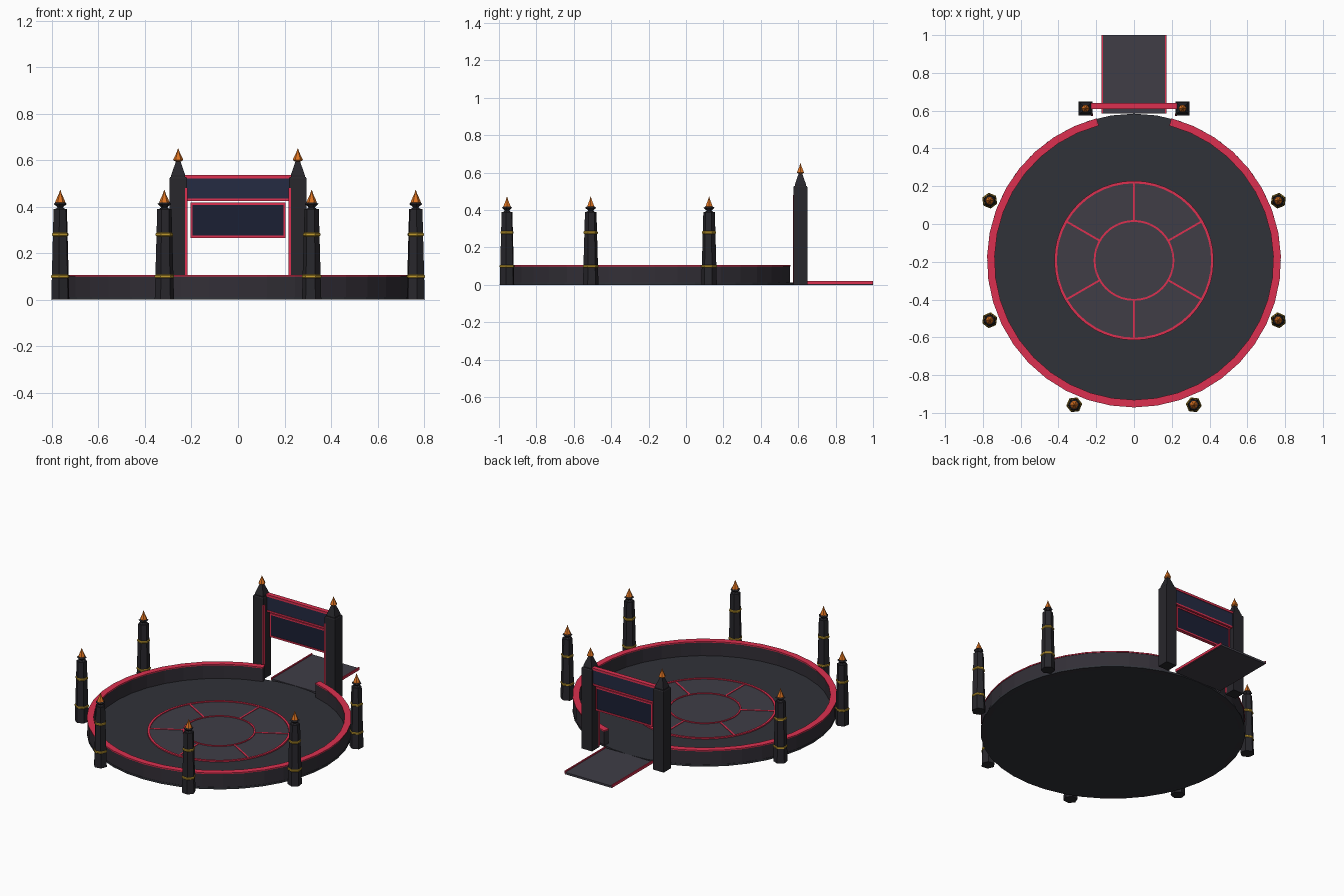
import bpy, bmesh
from math import sin, cos, pi, radians, sqrt

if "Cube" in bpy.data.objects:
    bpy.data.objects.remove(bpy.data.objects["Cube"])

CY = -0.193          # arena centre on y
GY = 0.612           # gate position on y


def mat(name, r, g, b):
    m = bpy.data.materials.new(name)
    m.diffuse_color = (r, g, b, 1)
    m.use_nodes = True
    m.node_tree.nodes["Principled BSDF"].inputs["Base Color"].default_value = m.diffuse_color
    return m


RED = mat("red_trim", 0.72, 0.03, 0.08)
FLOOR = mat("floor_stone", 0.03, 0.032, 0.04)
TILE = mat("tile_stone", 0.05, 0.047, 0.062)
WALL = mat("wall_stone", 0.032, 0.028, 0.037)
DARK = mat("pillar_stone", 0.021, 0.02, 0.025)
GOLD = mat("gold", 0.55, 0.34, 0.03)
FLAME = mat("flame", 0.72, 0.17, 0.015)
BLUE = mat("banner_blue", 0.018, 0.024, 0.055)
NAVY = mat("panel_navy", 0.011, 0.014, 0.034)


def finish(bm, name, m):
    bmesh.ops.recalc_face_normals(bm, faces=bm.faces)
    me = bpy.data.meshes.new(name)
    bm.to_mesh(me)
    bm.free()
    me.materials.append(m)
    ob = bpy.data.objects.new(name, me)
    bpy.context.collection.objects.link(ob)
    return ob


def box(name, x0, x1, y0, y1, z0, z1, m):
    bm = bmesh.new()
    bmesh.ops.create_cube(bm, size=1)
    for v in bm.verts:
        v.co = ((x0 + x1) / 2 + v.co.x * (x1 - x0),
                (y0 + y1) / 2 + v.co.y * (y1 - y0),
                (z0 + z1) / 2 + v.co.z * (z1 - z0))
    return finish(bm, name, m)


def lathe(name, profile, sides, m, loc, turn=0.0):
    """Closed solid from (radius, z) rings with flat end caps."""
    bm = bmesh.new()
    rings = [[bm.verts.new((loc[0] + r * cos(turn + 2 * pi * i / sides),
                            loc[1] + r * sin(turn + 2 * pi * i / sides), z))
              for i in range(sides)] for r, z in profile]
    for a, b in zip(rings, rings[1:]):
        for i in range(sides):
            j = (i + 1) % sides
            bm.faces.new((a[i], a[j], b[j], b[i]))
    bm.faces.new(rings[0])
    bm.faces.new(rings[-1])
    return finish(bm, name, m)


def arc_ring(name, r0, r1, z0, z1, m, n, a0=0.0, a1=2 * pi):
    """Rectangular section swept about the arena centre, open or closed."""
    bm = bmesh.new()
    full = a1 - a0 > 2 * pi - 1e-4
    secs = []
    for i in range(n if full else n + 1):
        a = a0 + (a1 - a0) * i / n
        secs.append([bm.verts.new((r * cos(a), CY + r * sin(a), z))
                     for r, z in ((r0, z0), (r1, z0), (r1, z1), (r0, z1))])
    pairs = list(zip(secs, secs[1:])) + ([(secs[-1], secs[0])] if full else [])
    for a, b in pairs:
        for k in range(4):
            l = (k + 1) % 4
            bm.faces.new((a[k], a[l], b[l], b[k]))
    if not full:
        bm.faces.new(secs[0])
        bm.faces.new(secs[-1])
    return finish(bm, name, m)


def flame(name, x, y, z, h):
    lathe(name, [(0.008, z), (0.022, z + 0.14 * h), (0.017, z + 0.35 * h),
                 (0.007, z + 0.7 * h), (0.001, z + h)], 6, FLAME, (x, y))


# arena floor and the wall with its entrance gap
lathe("arena_floor", [(0.777, 0), (0.777, 0.012)], 40, FLOOR, (0, CY))
GAP0, GAP1 = radians(90 + 14.7), radians(450 - 14.7)
arc_ring("arena_wall", 0.742, 0.775, 0, 0.1, WALL, 36, GAP0, GAP1)
arc_ring("wall_red_cap", 0.738, 0.778, 0.099, 0.106, RED, 36, GAP0, GAP1)

# central medallion: disc, two rings, six spokes
lathe("medallion", [(0.415, 0.006), (0.415, 0.015)], 48, TILE, (0, CY))
arc_ring("outer_ring", 0.408, 0.422, 0.008, 0.02, RED, 48)
arc_ring("inner_ring", 0.204, 0.214, 0.008, 0.02, RED, 40)
for i in range(6):
    spoke = box(f"spoke_{i + 1}", 0.21, 0.412, -0.005, 0.005, 0.008, 0.018, RED)
    spoke.location.y = CY
    spoke.rotation_euler.z = radians(30 + 60 * i)

# six torch pillars around the wall
for i, deg in enumerate((22.5, -22.5, -67.5, -112.5, -157.5, 157.5)):
    t = radians(deg)
    p = (0.827 * cos(t), CY + 0.827 * sin(t))
    n = i + 1
    lathe(f"torch_pillar_{n}", [(0.042, 0), (0.031, 0.39)], 6, DARK, p, t)
    for k, (z, r) in enumerate(((0.1, 0.0425), (0.28, 0.038))):
        lathe(f"torch_band_{n}_{k + 1}",
              [(r - 0.004, z - 0.008), (r, z - 0.004), (r, z + 0.004),
               (r - 0.004, z + 0.008)], 6, GOLD, p, t)
    lathe(f"torch_bowl_{n}", [(0.026, 0.388), (0.013, 0.397), (0.03, 0.412),
                              (0.022, 0.418)], 6, DARK, p, t)
    flame(f"torch_flame_{n}", *p, 0.41, 0.062)

# gate towers with pyramid tops, flames and red inner edges
for s, side in ((-1, "left"), (1, "right")):
    x = s * 0.257
    q = sqrt(2)
    lathe(f"gate_tower_{side}", [(0.0375 * q, 0), (0.0375 * q, 0.522),
                                 (0.034 * q, 0.528)], 4, DARK, (x, GY), pi / 4)
    lathe(f"gate_pyramid_{side}", [(0.03 * q, 0.526), (0.03 * q, 0.536),
                                   (0.008 * q, 0.6)], 4, DARK, (x, GY), pi / 4)
    flame(f"gate_flame_{side}", x, GY, 0.592, 0.058)
    xs = sorted((s * 0.217, s * 0.227))
    box(f"gate_red_edge_{side}", *xs, GY - 0.039, GY - 0.027, 0.01, 0.48, RED)

# gate lintel and hanging panel
box("lintel", -0.225, 0.225, 0.613, 0.637, 0.433, 0.525, BLUE)
box("lintel_red_top", -0.235, 0.235, 0.61, 0.64, 0.522, 0.536, RED)
box("lintel_red_bottom", -0.225, 0.225, 0.61, 0.64, 0.424, 0.435, RED)
box("hanging_panel", -0.198, 0.198, 0.618, 0.632, 0.27, 0.416, NAVY)
for z in (0.265, 0.408):
    box("panel_rail", -0.204, 0.204, 0.614, 0.636, z, z + 0.01, RED)
for x in (-0.204, 0.195):
    box("panel_stile", x, x + 0.009, 0.614, 0.636, 0.265, 0.418, RED)

# entrance walkway with red edges
box("walkway", -0.168, 0.168, 0.585, 1.0, 0, 0.013, TILE)
for x in (-0.173, 0.165):
    box("walkway_edge", x, x + 0.008, 0.585, 1.0, 0.004, 0.02, RED)
